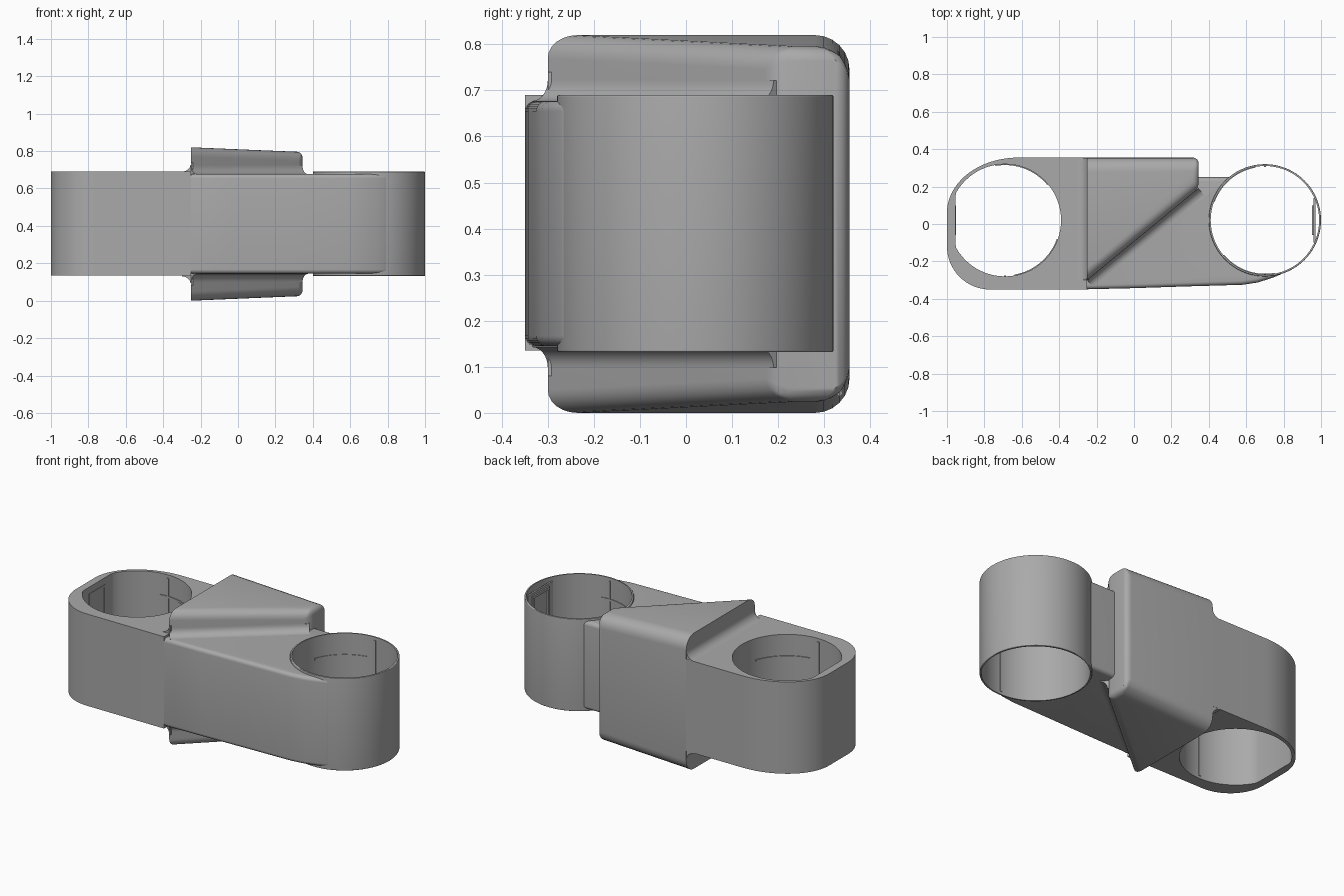
import bpy, bmesh
from math import sin, cos, pi, radians
from mathutils import Vector

cube = bpy.data.objects.get("Cube")
if cube:
    bpy.data.objects.remove(cube, do_unlink=True)

grey = bpy.data.materials.new("plain grey")
grey.use_nodes = True
grey.diffuse_color = (0.4, 0.4, 0.4, 1)
grey.node_tree.nodes["Principled BSDF"].inputs["Base Color"].default_value = (0.4, 0.4, 0.4, 1)

MID = 0.41              # mirror height
CUP_Y, CUP_R = 0.02, 0.3
LEFT_X, RIGHT_X = -0.69, 0.70


def arc(cx, cy, rx, ry, a0, a1, n):
    return [(cx + rx * cos(radians(a0 + (a1 - a0) * i / n)),
             cy + ry * sin(radians(a0 + (a1 - a0) * i / n))) for i in range(n + 1)]


def circle(cx, r, n=72):
    return arc(cx, CUP_Y, r, r, 0, 360, n)[:-1]


def loft(name, lower, upper):
    """Closed solid between two matching loops of 3D points."""
    bm = bmesh.new()
    a = [bm.verts.new(p) for p in lower]
    b = [bm.verts.new(p) for p in upper]
    bm.faces.new(a[::-1])
    bm.faces.new(b)
    for i in range(len(a)):
        j = (i + 1) % len(a)
        bm.faces.new((a[i], a[j], b[j], b[i]))
    bmesh.ops.recalc_face_normals(bm, faces=bm.faces)
    me = bpy.data.meshes.new(name)
    bm.to_mesh(me)
    bm.free()
    ob = bpy.data.objects.new(name, me)
    bpy.context.collection.objects.link(ob)
    me.materials.append(grey)
    return ob


def prism(name, pts, z0, z1):
    return loft(name, [(x, y, z0) for x, y in pts], [(x, y, z1) for x, y in pts])


def activate(ob):
    bpy.ops.object.select_all(action='DESELECT')
    ob.select_set(True)
    bpy.context.view_layer.objects.active = ob


def apply_mod(ob, mod):
    activate(ob)
    bpy.ops.object.modifier_apply(modifier=mod.name)


def bevel(ob, width, by_weight=False):
    m = ob.modifiers.new("bevel", 'BEVEL')
    m.width, m.segments = width, 6
    m.limit_method = 'WEIGHT' if by_weight else 'ANGLE'
    m.angle_limit = radians(60)
    apply_mod(ob, m)


def cut(ob, pts):
    cutter = prism("cutter", pts, -0.2, 1.0)
    cutter.hide_render = True
    m = ob.modifiers.new("hole", 'BOOLEAN')
    m.operation, m.solver, m.object = 'DIFFERENCE', 'EXACT', cutter
    apply_mod(ob, m)
    bpy.data.objects.remove(cutter, do_unlink=True)


def smooth(ob, angle=35):
    activate(ob)
    bpy.ops.object.shade_smooth_by_angle(angle=radians(angle))


# Thick left holder with a flat-sided round opening
outline = (arc(-0.77, -0.12, 0.23, 0.23, 180, 270, 16) + [(-0.25, -0.35), (-0.25, 0.355)]
           + arc(-0.62, 0.06, 0.38, 0.295, 90, 180, 20))
left_holder = prism("left_holder", outline, 0.135, 0.69)
cut(left_holder, [(max(x, -0.955), y) for x, y in circle(LEFT_X, CUP_R)
                  if x > -0.955 or abs(y - CUP_Y) > 0.12])
smooth(left_holder)

# Arm that joins the right cup
arm = prism("arm", [(-0.3, -0.33), (-0.25, -0.349), (0, -0.343), (0.3, -0.333), (0.58, -0.325),
                    (0.66, -0.313), (0.74, -0.288), (0.803, -0.262), (0.7, 0.02),
                    (0.6, 0.25), (-0.3, 0.25)], 0.145, 0.677)
bevel(arm, 0.022)
cut(arm, circle(RIGHT_X, 0.293))
smooth(arm)

# Right cup, an open thin tube
right_cup = prism("right_cup", circle(RIGHT_X, CUP_R), 0.132, 0.69)
bevel(right_cup, 0.004)
cut(right_cup, circle(RIGHT_X, 0.29))
smooth(right_cup)

# Raised wedge above and below the arm
plan = [(-0.25, -0.3), (0.345, 0.19), (0.345, 0.355), (-0.25, 0.355)]
drop = lambda x: 0.025 * (x + 0.25) / 0.595
wedge = loft("wedge", [(x, y, drop(x)) for x, y in plan],
             [(x, y, 2 * MID - drop(x)) for x, y in plan])
bm = bmesh.new()
bm.from_mesh(wedge.data)
layer = bm.edges.layers.float.new("bevel_weight_edge")
for e in bm.edges:
    p, q = (v.co for v in e.verts)
    c = (p + q) / 2
    if abs(p.z - q.z) > 0.3:
        e[layer] = 0.3 if c.x > 0 else 0
    elif c.x < -0.2:
        e[layer] = 0
    elif c.y > 0.34:
        e[layer] = 0.75
    elif c.x > 0.3:
        e[layer] = 0.3
    else:
        e[layer] = 0.5
bm.to_mesh(wedge.data)
bm.free()
bevel(wedge, 0.1, True)
smooth(wedge)


# Concave blends along the wedge sides, mirrored top and bottom
def blend(name, a, b, z, r):
    a, b = Vector(a), Vector(b)
    d = (b - a).normalized()
    out = Vector((d.y, -d.x))
    prof = [(-0.01, -0.01), (r, -0.01)]
    prof += [(r - r * sin(t * pi / 16), r - r * cos(t * pi / 16)) for t in range(9)]
    prof += [(-0.01, r)]
    for side, sign in (("upper", 1), ("lower", -1)):
        ends = [[(*(p + out * u), MID + sign * (z - MID + v)) for u, v in prof] for p in (a, b)]
        smooth(loft(side + "_" + name, *ends))


blend("side_blend", (-0.25, 0.354), (-0.25, -0.3), 0.69, 0.05)
blend("diagonal_blend", (-0.25, -0.3), (0.345, 0.19), 0.677, 0.045)

# Inner ribs and latch frames of both openings
for name, cx, side in (("left", LEFT_X, -1), ("right", RIGHT_X, 1)):
    r = CUP_R if side < 0 else 0.291
    start = 100 if side < 0 else -80
    for a0 in (start - 60, start + 180):
        band = arc(cx, CUP_Y, r + 0.002, r + 0.002, a0, a0 + 60, 16)
        band += arc(cx, CUP_Y, r - 0.005, r - 0.005, a0 + 60, a0, 16)
        smooth(prism(name + "_rib", band, 0.55, 0.562))
    for sy in (-1, 1):
        y = CUP_Y + sy * (r - 0.002)
        prism(name + "_seam_rib", [(cx - 0.006, y - 0.003), (cx + 0.006, y - 0.003),
                                   (cx + 0.006, y + 0.003), (cx - 0.006, y + 0.003)], 0.15, 0.67)
    x0, x1 = sorted((side * 0.952, side * 0.962))
    for y0, y1, z0, z1 in ((-0.06, -0.045, 0.45, 0.65), (0.085, 0.1, 0.45, 0.65),
                           (-0.06, 0.1, 0.45, 0.465), (-0.06, 0.1, 0.635, 0.65)):
        prism(name + "_latch_frame", [(x0, y0), (x1, y0), (x1, y1), (x0, y1)], z0, z1)

# Flat plate that backs the right latch
prism("right_latch_plate", [(0.96, -0.10), (0.97, -0.095), (0.97, 0.135), (0.96, 0.14)], 0.16, 0.665)
